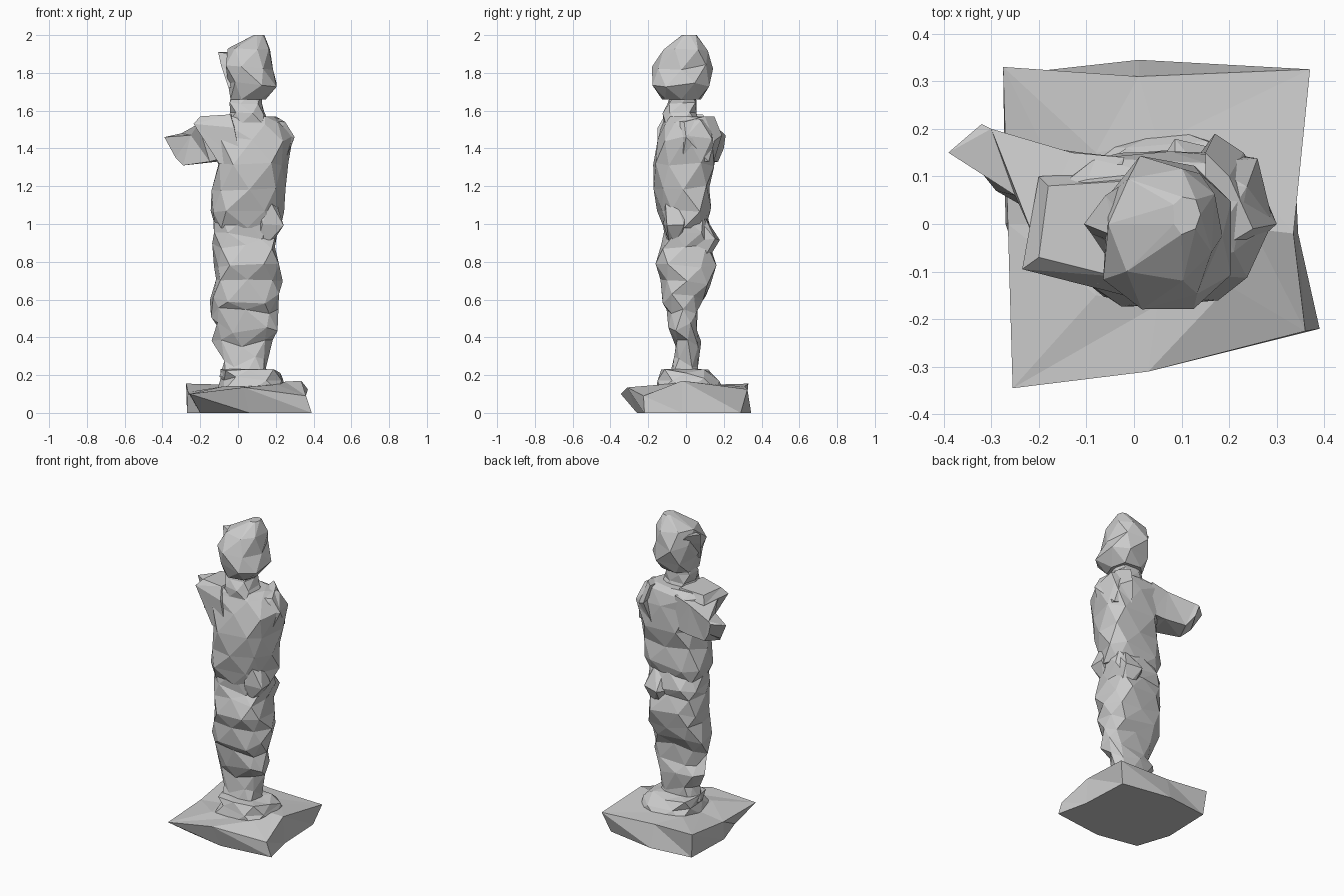
import bpy, bmesh, math, random

random.seed(5)


def loft(name, rings):
    """Skin a stack of equal-length point loops with triangles and cap both ends."""
    bm = bmesh.new()
    loops = [[bm.verts.new(p) for p in r] for r in rings]
    n = len(loops[0])
    for k, (a, b) in enumerate(zip(loops, loops[1:])):
        for i in range(n):
            j = (i + 1) % n
            if k % 2:
                bm.faces.new((a[i], a[j], b[j]))
                bm.faces.new((a[i], b[j], b[i]))
            else:
                bm.faces.new((a[i], a[j], b[i]))
                bm.faces.new((a[j], b[j], b[i]))
    bm.faces.new(loops[0][::-1])
    bm.faces.new(loops[-1])
    bmesh.ops.recalc_face_normals(bm, faces=bm.faces)
    mesh = bpy.data.meshes.new(name)
    bm.to_mesh(mesh)
    bm.free()
    ob = bpy.data.objects.new(name, mesh)
    bpy.context.collection.objects.link(ob)
    return ob


def chiselled(name, sections, n=8, rough=0.08, dz=0.02, box=0.75, trim=0.0):
    """Sections: (z, xmin, xmax, ymin, ymax); alternate loops turn half a step.
    trim cuts back the front right corner."""
    rings = []
    last = len(sections) - 1
    for k, (z, x0, x1, y0, y1) in enumerate(sections):
        ring = []
        for i in range(n):
            a = 2 * math.pi * (i + 0.5 * (k % 2)) / n
            c, s = math.cos(a), math.sin(a)
            f = 1.03 + random.uniform(-rough, rough * 0.6)
            if c > 0.3 and s < -0.3:
                f -= trim
            h = random.uniform(-dz, dz) if 0 < k < last else 0
            ring.append(((x0 + x1) / 2 + math.copysign(abs(c) ** box, c) * f * (x1 - x0) / 2,
                         (y0 + y1) / 2 + math.copysign(abs(s) ** box, s) * f * (y1 - y0) / 2,
                         z + h))
        rings.append(ring)
    return loft(name, rings)


# Broken slab at the bottom
loft("base_slab", [
    [(-.20, -.21, 0), (.06, -.26, 0), (.39, -.22, 0), (.345, -.02, 0),
     (.33, .29, 0), (.01, .345, 0), (-.26, .315, 0), (-.27, 0, 0)],
    [(-.255, -.345, .10), (.03, -.31, .135), (.36, -.225, .09), (.335, -.02, .17),
     (.37, .325, .125), (.01, .31, .14), (-.275, .33, .155), (-.265, 0, .11)],
    [(-.08, -.15, .14), (.05, -.17, .14), (.2, -.13, .15), (.25, -.01, .165),
     (.20, .15, .15), (.05, .17, .15), (-.08, .15, .15), (-.11, 0, .13)],
])

# Rocky footing under the legs
chiselled("footing", [
    (.12, -.10, .25, -.18, .19),
    (.18, -.10, .23, -.15, .17),
    (.22, -.10, .22, -.14, .14),
    (.232, -.07, .14, -.09, .07)], rough=.14, dz=.012)

# Draped legs
chiselled("draped_legs", [
    (.19, -.09, .16, -.09, .07),
    (.27, -.08, .15, -.07, .06),
    (.36, -.13, .17, -.06, .08),
    (.45, -.11, .22, -.09, .06),
    (.53, -.13, .21, -.10, .07),
    (.60, -.14, .23, -.13, .10),
    (.69, -.12, .22, -.13, .14),
    (.77, -.13, .22, -.17, .16),
    (.87, -.12, .20, -.14, .13),
    (.94, -.13, .21, -.12, .14),
    (1.04, -.13, .22, -.13, .11)], n=8, rough=.13, dz=.03, box=.65)

# Folds of cloth at the back and front of the hip
chiselled("hip_fold_back", [
    (.80, .10, .17, .06, .11),
    (.92, .04, .20, .02, .18),
    (1.04, .08, .18, .01, .10)], n=5, rough=.05, dz=.01)
chiselled("hip_fold_front", [
    (.90, .10, .18, -.09, -.03),
    (.99, .08, .25, -.12, .01),
    (1.12, .10, .20, -.11, .0)], n=5, rough=.05, dz=.01)

# Torso up to the shoulders
chiselled("torso", [
    (.98, -.12, .22, -.12, .10),
    (1.07, -.14, .24, -.15, .13),
    (1.19, -.13, .25, -.16, .13),
    (1.32, -.11, .27, -.18, .15),
    (1.45, -.14, .29, -.15, .16),
    (1.535, -.17, .25, -.13, .14),
    (1.57, -.12, .18, -.11, .11)], rough=.08, box=.62, trim=.12)

# Shoulder points
loft("left_shoulder", [
    [(-.10, -.12, 1.32), (.02, -.15, 1.32), (.02, .05, 1.35), (-.10, .08, 1.35)],
    [(-.235, -.095, 1.53), (-.02, -.15, 1.51), (.0, .11, 1.53), (-.20, .10, 1.52)],
    [(-.20, -.07, 1.57), (-.04, -.11, 1.58), (-.02, .09, 1.58), (-.18, .08, 1.57)],
])
loft("right_shoulder", [
    [(.16, -.06, 1.34), (.25, -.02, 1.34), (.25, .12, 1.33), (.14, .15, 1.34)],
    [(.20, -.09, 1.46), (.30, .0, 1.46), (.23, .15, 1.44), (.17, .19, 1.47)],
    [(.15, -.07, 1.55), (.25, -.01, 1.54), (.20, .10, 1.57), (.15, .15, 1.57)],
])

# Broken arm stump pointing out and back
loft("arm_stump", [
    [(-.04, -.03, 1.36), (-.08, -.05, 1.54), (-.02, .14, 1.55), (-.02, .14, 1.34)],
    [(-.15, -.01, 1.33), (-.21, -.03, 1.53), (-.13, .15, 1.52), (-.11, .15, 1.33)],
    [(-.29, .07, 1.31), (-.25, .06, 1.47), (-.30, .20, 1.48), (-.25, .17, 1.33)],
    [(-.33, .12, 1.35), (-.39, .15, 1.46), (-.32, .21, 1.47), (-.30, .20, 1.40)],
])

# Neck
chiselled("neck", [
    (1.53, -.06, .16, -.12, .07),
    (1.59, -.04, .14, -.13, .06),
    (1.64, -.05, .13, -.10, .06),
    (1.70, -.03, .13, -.08, .05)], n=7, dz=.005)

# Head
chiselled("head", [
    (1.66, -.05, .15, -.13, .08),
    (1.74, -.06, .22, -.18, .12),
    (1.83, -.07, .18, -.19, .14),
    (1.92, -.05, .18, -.12, .12),
    (2.00, .08, .14, -.02, .06)], n=7, rough=.10, dz=.015, trim=.1)

# Pointed lock of hair on the side of the head
loft("hair_lock", [
    [(-.05, -.08, 1.72), (.03, -.08, 1.74), (.02, .08, 1.74)],
    [(-.09, -.02, 1.84), (.04, -.07, 1.88), (.0, .10, 1.86)],
    [(-.105, .00, 1.91), (-.03, -.03, 1.90), (-.06, .06, 1.91)],
])
